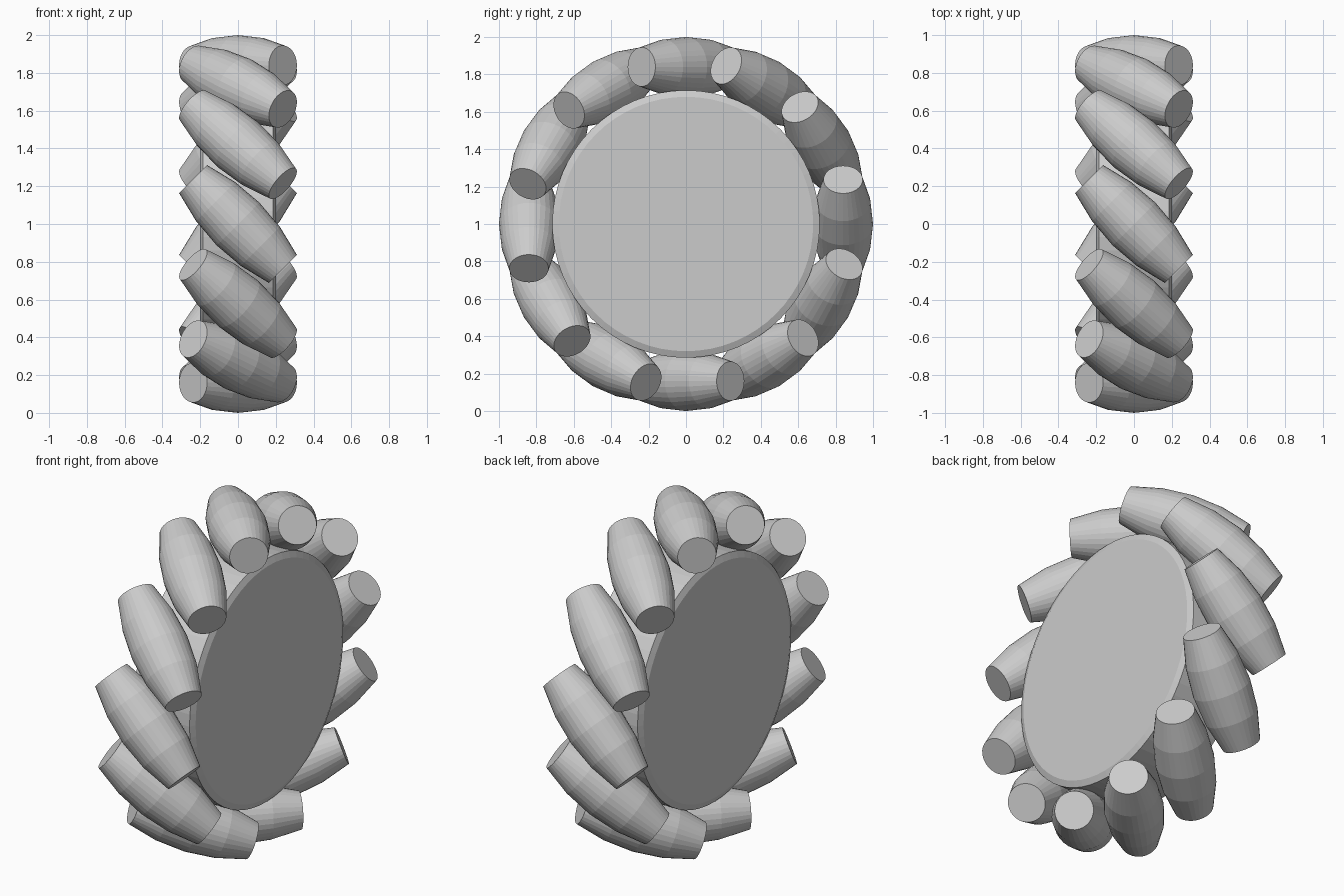
import bpy, math
from mathutils import Vector, Matrix

if "Cube" in bpy.data.objects:
    bpy.data.objects.remove(bpy.data.objects["Cube"])

CENTRE = Vector((0, 0, 1.0))
COUNT = 12


def lathe(name, profile, sides):
    """Spin (axial, radius) points round local z, with flat end caps."""
    verts, faces = [], []
    for h, r in profile:
        for i in range(sides):
            a = 2 * math.pi * i / sides
            verts.append((r * math.cos(a), r * math.sin(a), h))
    for k in range(len(profile) - 1):
        for i in range(sides):
            j = (i + 1) % sides
            faces.append((k * sides + i, k * sides + j,
                          (k + 1) * sides + j, (k + 1) * sides + i))
    last = (len(profile) - 1) * sides
    faces.append(tuple(reversed(range(sides))))
    faces.append(tuple(range(last, last + sides)))
    mesh = bpy.data.meshes.new(name)
    mesh.from_pydata(verts, [], faces)
    return mesh


def place(name, mesh, matrix):
    obj = bpy.data.objects.new(name, mesh)
    obj.matrix_world = matrix
    bpy.context.collection.objects.link(obj)
    return obj


# Hub: bevelled disc lying along the x axis
hub = lathe("hub", [(-0.2, 0.68), (-0.185, 0.715), (0.185, 0.715), (0.2, 0.68)], 64)
place("hub", hub, Matrix.Translation(CENTRE) @ Matrix.Rotation(math.pi / 2, 4, 'Y'))

# Barrel rollers: set at 45 degrees round the rim
HALF, MID, END, RIM = 0.336, 0.16, 0.105, 0.84
profile = [(HALF * t, MID - (MID - END) * t * t) for t in (-1, -0.5, 0, 0.5, 1)]
roller = lathe("roller", profile, 32)
for n in range(COUNT):
    a = 2 * math.pi * n / COUNT
    radial = Vector((0, math.cos(a), math.sin(a)))
    tangent = Vector((0, -math.sin(a), math.cos(a)))
    axis = (Vector((1, 0, 0)) + tangent).normalized()
    side = axis.cross(radial)
    rot = Matrix((radial, side, axis)).transposed().to_4x4()
    place(f"roller_{n + 1}", roller,
          Matrix.Translation(CENTRE + radial * RIM) @ rot)
